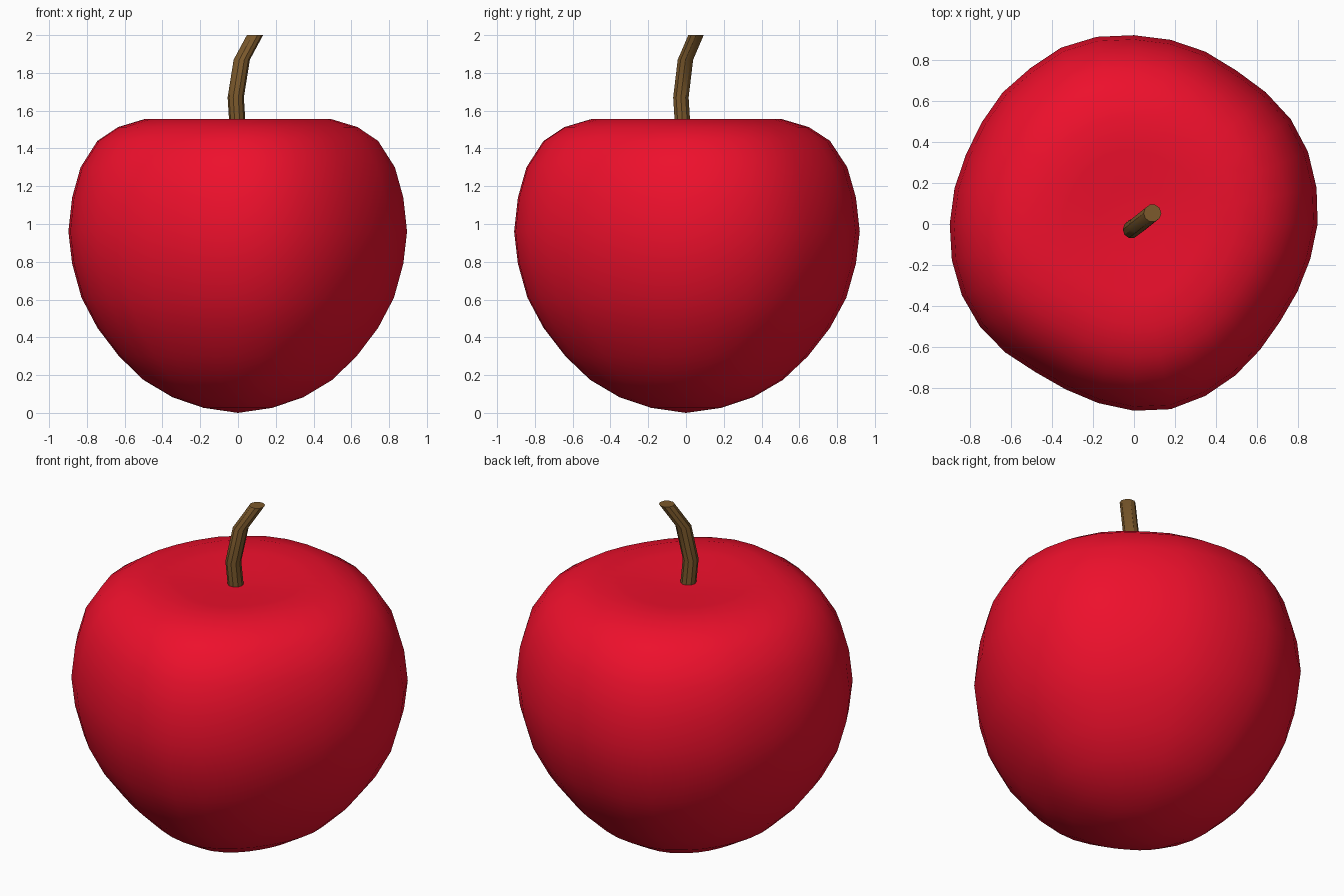
import bpy, math

if "Cube" in bpy.data.objects:
    bpy.data.objects.remove(bpy.data.objects["Cube"])

def material(name, rgb):
    m = bpy.data.materials.new(name)
    m.diffuse_color = (*rgb, 1)
    m.use_nodes = True
    m.node_tree.nodes["Principled BSDF"].inputs["Base Color"].default_value = m.diffuse_color
    return m

def loft(name, rings, mat, angle, bottom=None, top=None):
    """Skin rings of points; close each end with a pole point or an n-gon."""
    n = len(rings[0])
    verts = [p for r in rings for p in r]
    faces = [(k*n + i, k*n + (i+1) % n, (k+1)*n + (i+1) % n, (k+1)*n + i)
             for k in range(len(rings)-1) for i in range(n)]
    last = (len(rings)-1)*n
    if bottom:
        verts.append(bottom)
        faces += [(len(verts)-1, (i+1) % n, i) for i in range(n)]
    else:
        faces.append(tuple(range(n-1, -1, -1)))
    if top:
        verts.append(top)
        faces += [(len(verts)-1, last+i, last+(i+1) % n) for i in range(n)]
    else:
        faces.append(tuple(range(last, last+n)))
    me = bpy.data.meshes.new(name)
    me.from_pydata(verts, [], faces)
    me.materials.append(mat)
    ob = bpy.data.objects.new(name, me)
    bpy.context.collection.objects.link(ob)
    bpy.ops.object.select_all(action='DESELECT')
    ob.select_set(True)
    bpy.context.view_layer.objects.active = ob
    bpy.ops.object.shade_smooth_by_angle(angle=math.radians(angle))
    return ob

# Apple body: lathe profile (radius, z) with a slightly irregular outline
profile = [(.185, .027), (.35, .083), (.505, .175), (.635, .3), (.75, .45),
           (.835, .61), (.885, .79), (.905, .96), (.885, 1.14), (.84, 1.3),
           (.75, 1.44), (.64, 1.513), (.5, 1.555), (.35, 1.55), (.18, 1.538)]
# outline radius every 11.25 degrees, counter-clockwise from +x
outline = [.895, .907, .918, .919, .908, .899, .909, .915,
           .92, .93, .93, .912, .906, .892, .886, .892,
           .898, .905, .908, .902, .886, .867, .872, .89,
           .91, .92, .907, .888, .868, .856, .862, .876]
n = len(outline)
body = [[(r * outline[i] / .905 * math.cos(2*math.pi*i/n),
          r * outline[i] / .905 * math.sin(2*math.pi*i/n), z)
         for i in range(n)] for r, z in profile]
loft("apple_body", body, material("apple_red", (.85, .005, .025)), 60,
     bottom=(0, 0, 0), top=(0, 0, 1.53))

# Stem: bent tube with horizontal rings
path = [(0, -.015, 1.48), (-.012, -.027, 1.67), (.02, -.003, 1.87), (.09, .053, 2)]
stem = [[(x + .043*math.cos(2*math.pi*i/10), y + .043*math.sin(2*math.pi*i/10), z)
         for i in range(10)] for x, y, z in path]
loft("stem", stem, material("stem_brown", (.2, .1, .025)), 30)
